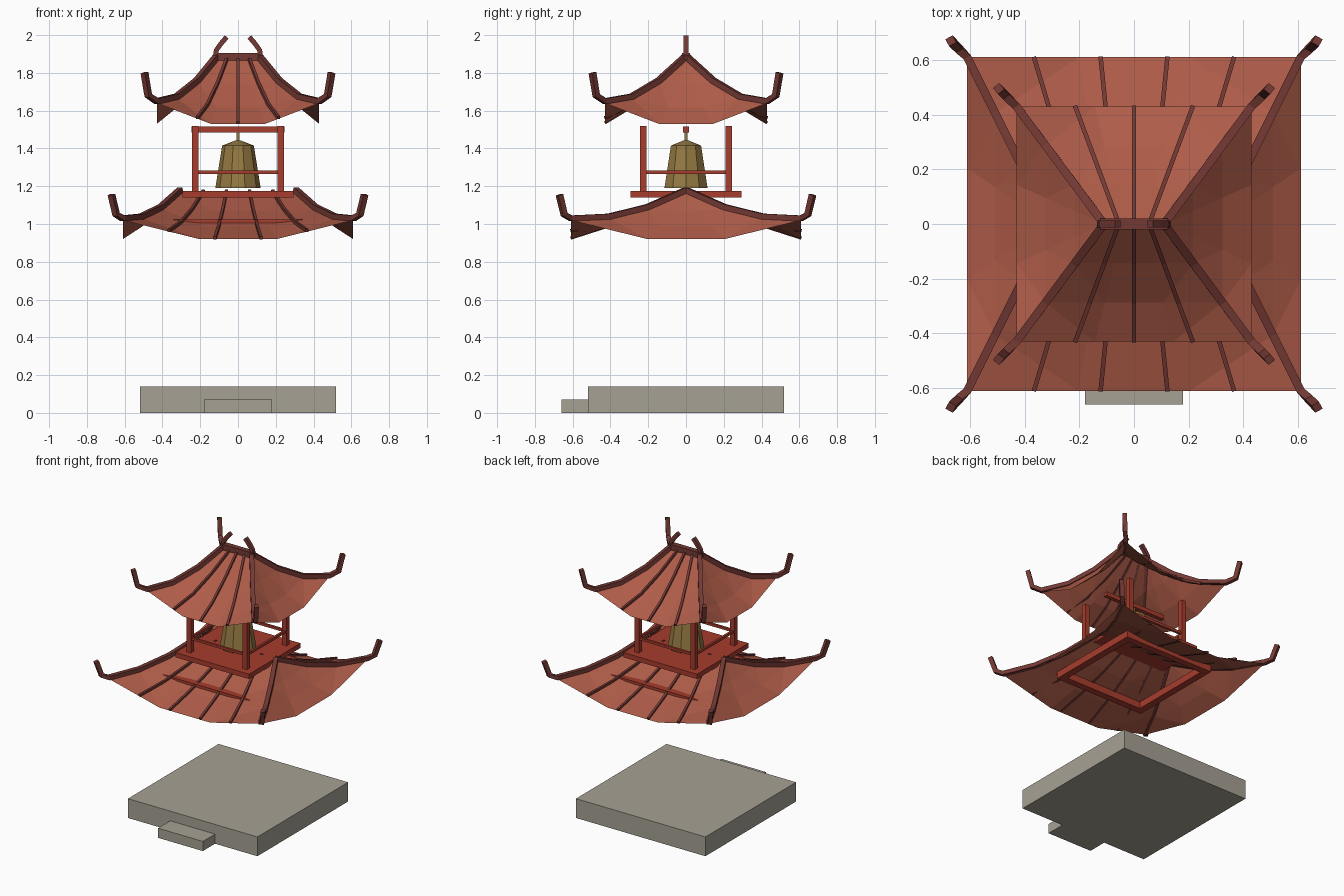
import bpy, bmesh
from mathutils import Vector

if "Cube" in bpy.data.objects:
    bpy.data.objects.remove(bpy.data.objects["Cube"])


def material(name, r, g, b):
    m = bpy.data.materials.new(name)
    m.use_nodes = True
    m.diffuse_color = (r, g, b, 1)
    m.node_tree.nodes["Principled BSDF"].inputs["Base Color"].default_value = (r, g, b, 1)
    return m


STONE = material("grey_stone", 0.38, 0.355, 0.295)
TILE = material("terracotta_tile", 0.43, 0.108, 0.066)
RIDGE = material("dark_ridge", 0.17, 0.04, 0.033)
RED = material("red_wood", 0.39, 0.045, 0.026)
BRONZE = material("bronze", 0.30, 0.195, 0.055)


def finish(name, bm, mat):
    mesh = bpy.data.meshes.new(name)
    bm.to_mesh(mesh)
    bm.free()
    mesh.materials.append(mat)
    ob = bpy.data.objects.new(name, mesh)
    bpy.context.collection.objects.link(ob)
    return ob


def box(name, center, size, mat):
    bm = bmesh.new()
    bmesh.ops.create_cube(bm, size=1)
    for v in bm.verts:
        v.co = Vector(center) + v.co * Vector(size)
    return finish(name, bm, mat)


def sweep(name, path, width, mat):
    """Square bar along a path that lies in a vertical plane."""
    path = [Vector(p) for p in path]
    chord = path[-1] - path[0]
    side = Vector((-chord.y, chord.x, 0)).normalized()
    bm = bmesh.new()
    rings = []
    for i, p in enumerate(path):
        tangent = (path[min(i + 1, len(path) - 1)] - path[max(i - 1, 0)]).normalized()
        up = side.cross(tangent).normalized()
        rings.append([bm.verts.new(p + (side * a + up * b) * width / 2)
                      for a, b in ((-1, -1), (1, -1), (1, 1), (-1, 1))])
    for r, q in zip(rings, rings[1:]):
        for k in range(4):
            bm.faces.new((r[k], r[k - 1], q[k - 1], q[k]))
    bm.faces.new(rings[0])
    bm.faces.new(rings[-1])
    bmesh.ops.recalc_face_normals(bm, faces=bm.faces)
    return finish(name, bm, mat)


def roof(label, ridge, eave, heights, sag, ribs, tips):
    """Hipped roof sheet with drooping eaves, hip bars, curled corners and ribs."""
    rows = len(heights) - 1

    def point(s, i, side):
        t = i / rows
        x, y = ridge + (eave - ridge) * t, eave * t
        z = heights[i] - sag * t * t * min(1, (1 - abs(s)) * 1.5)
        return Vector((s * x, y, z)) if side == "front" else Vector((x, s * y, z))

    bm = bmesh.new()
    steps = (-1, -1 / 3, 1 / 3, 1)
    for side in ("front", "end"):
        for sign in (-1, 1):
            flip = Vector((1, sign, 1)) if side == "front" else Vector((sign, 1, 1))
            grid = [[bm.verts.new(point(s, i, side) * flip) for s in steps]
                    for i in range(rows + 1)]
            for a, b in zip(grid, grid[1:]):
                for k in range(3):
                    f = bm.faces.new((a[k], a[k + 1], b[k + 1], b[k]))
                    f.normal_update()
                    if f.normal.z < 0:
                        f.normal_flip()
    bmesh.ops.remove_doubles(bm, verts=bm.verts, dist=0.0005)
    bmesh.ops.triangulate(bm, faces=[f for f in bm.faces if len(f.verts) > 3])
    finish(label + "_roof", bm, TILE)

    lift = Vector((0, 0, 0.01))
    for sy in (-1, 1):
        for sx in (-1, 1):
            flip = Vector((sx, sy, 1))
            path = [(point(1, i, "front") + lift) * flip for i in range(rows + 1)]
            path += [Vector((d, d, z)) * flip for d, z in tips]
            sweep(label + "_hip", path, 0.03, RIDGE)
        for s in ribs:
            path = [(point(s, i, "front") + lift * 0.5) * Vector((1, sy, 1))
                    for i in range(rows + 1)]
            sweep(label + "_rib", path, 0.016, RIDGE)


# Stone base and step
box("stone_base", (0, 0, 0.07), (1.04, 1.04, 0.14), STONE)
box("front_step", (0, -0.59, 0.035), (0.36, 0.14, 0.07), STONE)

# Roofs
roof("lower", 0.305, 0.61, (1.17, 1.08, 1.03, 1.02), 0.1,
     (-0.6, -0.2, 0.2, 0.6), ((0.645, 1.05), (0.67, 1.155)))
roof("upper", 0.11, 0.43, (1.88, 1.75, 1.665, 1.64), 0.11,
     (-0.5, 0, 0.5), ((0.475, 1.68), (0.495, 1.80)))

# Ridge bar and its curled end ornaments
box("ridge_bar", (0, 0, 1.885), (0.25, 0.04, 0.04), RIDGE)
for sx in (-1, 1):
    sweep("ridge_ornament", [(sx * x, 0, z) for x, z in
          ((0.122, 1.87), (0.115, 1.92), (0.09, 1.955), (0.06, 1.99))], 0.026, RIDGE)

# Beam ring below the lower roof
for s in (-1, 1):
    box("ring_beam_x", (0, s * 0.335, 1.0), (0.72, 0.05, 0.05), RED)
    box("ring_beam_y", (s * 0.335, 0, 1.0), (0.05, 0.72, 0.05), RED)

# Belfry floor, posts, rails and bell beam
box("belfry_floor", (0, 0, 1.158), (0.59, 0.59, 0.035), RED)
for s in (-1, 1):
    for q in (-1, 1):
        box("belfry_post", (s * 0.226, q * 0.226, 1.345), (0.036, 0.036, 0.35), RED)
    box("rail_x", (0, s * 0.226, 1.273), (0.45, 0.016, 0.018), RED)
    box("rail_y", (s * 0.226, 0, 1.273), (0.016, 0.45, 0.018), RED)
box("bell_beam", (0, 0, 1.5), (0.49, 0.03, 0.03), RED)

# Ten-sided bell with a hanger
bm = bmesh.new()
for r1, r2, z1, z2 in ((0.12, 0.084, 1.19, 1.415), (0.084, 0.015, 1.415, 1.442)):
    made = bmesh.ops.create_cone(bm, segments=10, radius1=r1, radius2=r2,
                                 depth=z2 - z1, cap_ends=False)
    # Turn the rings so that corners point along x
    bmesh.ops.translate(bm, verts=made["verts"], vec=(0, 0, (z1 + z2) / 2))
corner = max(bm.verts, key=lambda v: v.co.x).co
if abs(corner.y) > 0.01:
    for v in bm.verts:
        v.co.x, v.co.y = v.co.y, -v.co.x
bmesh.ops.remove_doubles(bm, verts=bm.verts, dist=0.0005)
bmesh.ops.holes_fill(bm, edges=[e for e in bm.edges if e.is_boundary])
bmesh.ops.recalc_face_normals(bm, faces=bm.faces)
finish("bell", bm, BRONZE)
box("bell_hanger", (0, 0, 1.465), (0.016, 0.016, 0.06), BRONZE)
